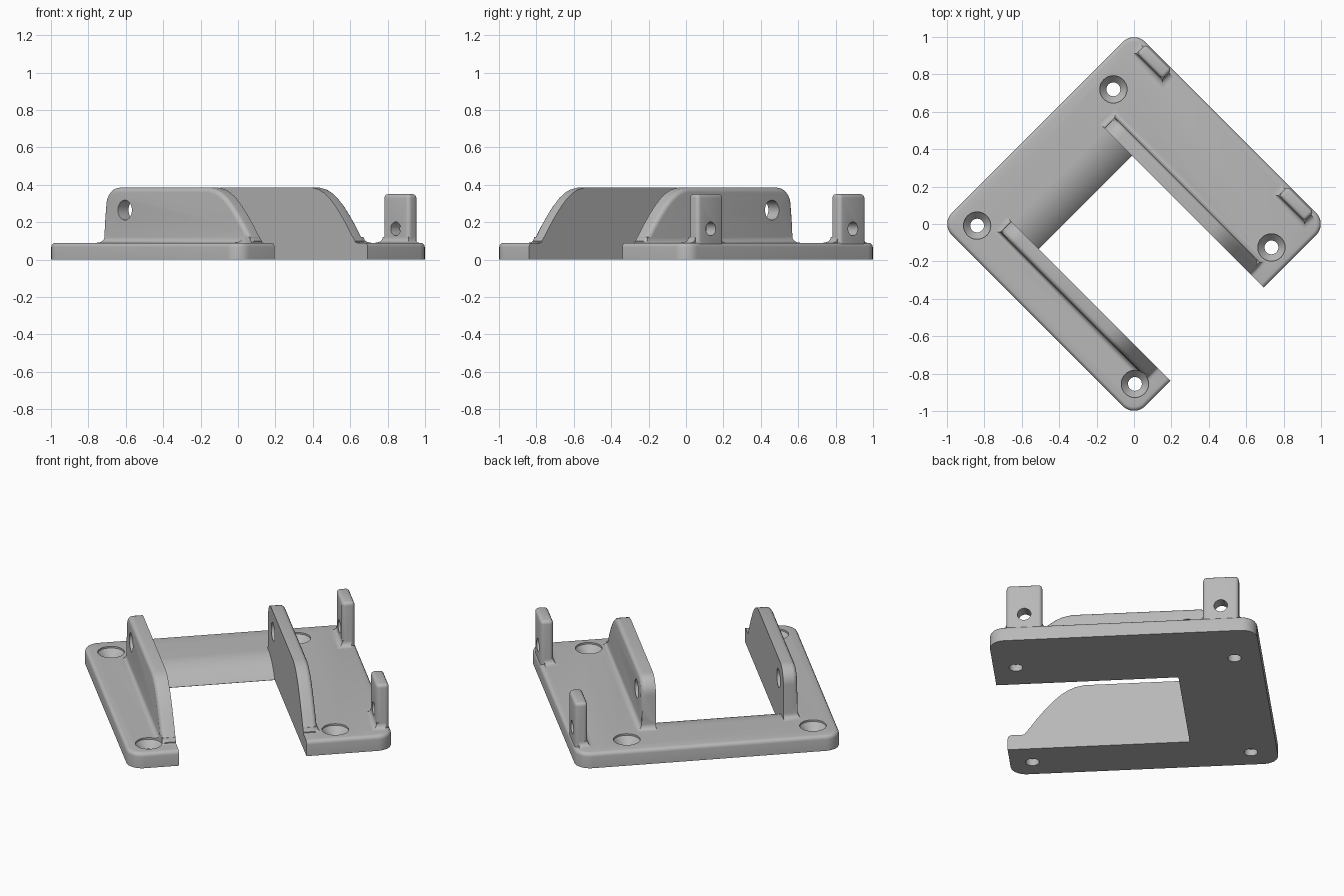
import bpy, bmesh, math
from mathutils import Vector

if "Cube" in bpy.data.objects:
    bpy.data.objects.remove(bpy.data.objects["Cube"])

# Built square to the axes (arms along +x), then turned 45 degrees about z
H, R, T = 0.731, 0.085, 0.09            # plate half side, corner radius, thickness
NOTCH_X, NOTCH_LO, NOTCH_HI = -0.265, -0.455, 0.25
WALL, FIL = 0.08, 0.03                  # wall thickness, base fillet radius

grey = bpy.data.materials.new("light_grey")
grey.diffuse_color = (0.48, 0.48, 0.48, 1)
grey.use_nodes = True
grey.node_tree.nodes["Principled BSDF"].inputs["Base Color"].default_value = grey.diffuse_color


def arc(cx, cy, r, a0, a1, n=8):
    return [(cx + r * math.cos(math.radians(a0 + (a1 - a0) * i / n)),
             cy + r * math.sin(math.radians(a0 + (a1 - a0) * i / n))) for i in range(n + 1)]


def finish(bm, name):
    bmesh.ops.recalc_face_normals(bm, faces=bm.faces)
    mesh = bpy.data.meshes.new(name)
    bm.to_mesh(mesh)
    bm.free()
    obj = bpy.data.objects.new(name, mesh)
    bpy.context.collection.objects.link(obj)
    mesh.materials.append(grey)
    return obj


def prism(pts, lo, hi, axis):
    """Extrude a 2D outline along z (points are x, y) or y (points are x, z)."""
    bm = bmesh.new()
    place = (lambda p, t: (p[0], p[1], t)) if axis == "z" else (lambda p, t: (p[0], t, p[1]))
    a = [bm.verts.new(place(p, lo)) for p in pts]
    b = [bm.verts.new(place(p, hi)) for p in pts]
    bm.faces.new(a)
    bm.faces.new(b)
    for i in range(len(pts)):
        j = (i + 1) % len(pts)
        bm.faces.new((a[i], a[j], b[j], b[i]))
    bmesh.ops.recalc_face_normals(bm, faces=bm.faces)
    return bm


def round_edges(bm, test, offset):
    edges = [e for e in bm.edges if all(test(v.co) for v in e.verts)]
    bmesh.ops.bevel(bm, geom=edges, offset=offset, segments=4, profile=0.5, affect="EDGES")


def lathe(name, rings, loc, axis):
    """Round cutter from (radius, height) rings."""
    bm = bmesh.new()
    n = 32
    loops = []
    for r, h in rings:
        circle = [(r * math.cos(2 * math.pi * i / n), r * math.sin(2 * math.pi * i / n)) for i in range(n)]
        loops.append([bm.verts.new(Vector(loc) + Vector((c, s, h) if axis == "z" else (c, h, s)))
                      for c, s in circle])
    for a, b in zip(loops, loops[1:]):
        for i in range(n):
            bm.faces.new((a[i], a[(i + 1) % n], b[(i + 1) % n], b[i]))
    bm.faces.new(loops[0])
    bm.faces.new(loops[-1])
    return finish(bm, name)


def boolean(obj, other, op):
    mod = obj.modifiers.new("bool", "BOOLEAN")
    mod.operation, mod.solver, mod.object = op, "EXACT", other
    bpy.context.view_layer.objects.active = obj
    bpy.ops.object.modifier_apply(modifier=mod.name)


def flare(x0, x1, y0, y1, side_lo, side_hi):
    """Concave fillet skirt around a foot; the sides given as 0 stay flush."""
    bm = bmesh.new()
    steps = [(FIL, T - 0.02)] + [(FIL * (1 - math.sin(t)), T + FIL * (1 - math.cos(t)))
                                 for t in (math.pi / 2 * i / 6 for i in range(7))]
    loops = []
    for d, z in steps:
        xa, xb, ya, yb = x0 - d, x1 + d, y0 - d * side_lo, y1 + d * side_hi
        loops.append([bm.verts.new((x, y, z)) for x, y in ((xa, ya), (xb, ya), (xb, yb), (xa, yb))])
    for a, b in zip(loops, loops[1:]):
        for i in range(4):
            bm.faces.new((a[i], a[(i + 1) % 4], b[(i + 1) % 4], b[i]))
    bm.faces.new(loops[0])
    bm.faces.new(loops[-1])
    return finish(bm, "fillet")


def add_fillet(obj, *args):
    skirt = flare(*args)
    boolean(obj, skirt, "UNION")
    bpy.data.objects.remove(skirt)


# Base plate: rounded square with a notch open to one side
c = H - R
outline = ([(H, NOTCH_HI)] + arc(c, c, R, 0, 90) + arc(-c, c, R, 90, 180)
           + arc(-c, -c, R, 180, 270) + arc(c, -c, R, 270, 360)
           + [(H, NOTCH_LO), (NOTCH_X, NOTCH_LO), (NOTCH_X, NOTCH_HI)])
bm = prism(outline, 0, T, "z")


def outer_rim(v):
    on_edge = max(abs(v.x), abs(v.y)) > H - 0.03
    return v.z > T - 1e-4 and on_edge


round_edges(bm, outer_rim, 0.022)
plate = finish(bm, "base_plate")

# Rounded slope running down into the notch between the walls
rad = 0.27
start = NOTCH_X - 0.2
slope = [(start + rad * math.sin(a), T - rad * (1 - math.cos(a)))
         for a in (math.radians(48) * i / 12 for i in range(13))]
slope += [(NOTCH_X + 0.05, slope[-1][1]), (NOTCH_X + 0.05, 0.2), (start, 0.2)]
cutter = finish(prism(slope, NOTCH_LO, NOTCH_HI, "y"), "slope_cutter")
boolean(plate, cutter, "DIFFERENCE")
bpy.data.objects.remove(cutter)
parts = [plate]

# Pivot walls: flush with the notch, rounded on their outer side
X0, X1, TOP = -0.475, 0.635, 0.385
profile = ([(X1, T - 0.02), (X1, T + 0.01), (0.61, 0.13), (0.575, 0.18), (0.53, 0.237), (0.485, 0.288),
            (0.44, 0.33), (0.40, 0.357), (0.36, 0.375), (0.31, TOP)]
           + arc(X0 + 0.095, TOP - 0.095, 0.095, 90, 180) + [(X0, T - 0.02)])
walls = []
for name, inner, sign in (("left_wall", NOTCH_LO, -1), ("right_wall", NOTCH_HI, 1)):
    outer = inner + sign * WALL
    lo, hi = min(inner, outer), max(inner, outer)
    bm = prism(profile, lo, hi, "y")
    round_edges(bm, lambda v: abs(v.y - outer) < 1e-4 and v.z > T, 0.025)
    wall = finish(bm, name)
    add_fillet(wall, X0, X1 - 0.015, lo, hi, int(sign < 0), int(sign > 0))
    pin = lathe("pin_cutter", [(0.053, -0.2), (0.053, 0.2)], (-0.32, inner, 0.265), "y")
    boolean(wall, pin, "DIFFERENCE")
    bpy.data.objects.remove(pin)
    walls.append(wall)
parts += walls

# Two upright tabs on the long outer edge
for name, mid in (("back_tab", -0.5375), ("front_tab", 0.5375)):
    xa, xb, ya, yb, top = mid - 0.0975, mid + 0.0975, 0.655, 0.725, 0.35
    bm = prism([(xa, T - 0.03), (xb, T - 0.03), (xb, top), (xa, top)], ya, yb, "y")
    edges = [e for e in bm.edges if any(v.co.z > 0.3 for v in e.verts)]
    bmesh.ops.bevel(bm, geom=edges, offset=0.02, segments=4, profile=0.5, affect="EDGES")
    tab = finish(bm, name)
    add_fillet(tab, xa, xb, ya, yb - 0.02, 1, 0)
    pin = lathe("tab_hole_cutter", [(0.037, -0.2), (0.037, 0.2)], (mid, 0.69, 0.165), "y")
    boolean(tab, pin, "DIFFERENCE")
    bpy.data.objects.remove(pin)
    parts.append(tab)

# Countersunk screw holes
for x, y in ((-0.587, -0.599), (-0.587, 0.431), (0.608, 0.431), (0.608, -0.601)):
    screw = lathe("screw_cutter", [(0.037, -0.1), (0.037, 0.04), (0.073, 0.08), (0.073, 0.13)],
                  (x, y, 0), "z")
    for obj in [plate] + walls:
        boolean(obj, screw, "DIFFERENCE")
    bpy.data.objects.remove(screw)

# Turn into place and smooth the rounded areas
for obj in parts:
    obj.rotation_euler.z = -math.pi / 4
    bpy.ops.object.select_all(action="DESELECT")
    obj.select_set(True)
    bpy.context.view_layer.objects.active = obj
    bpy.ops.object.shade_smooth_by_angle(angle=math.radians(35))
